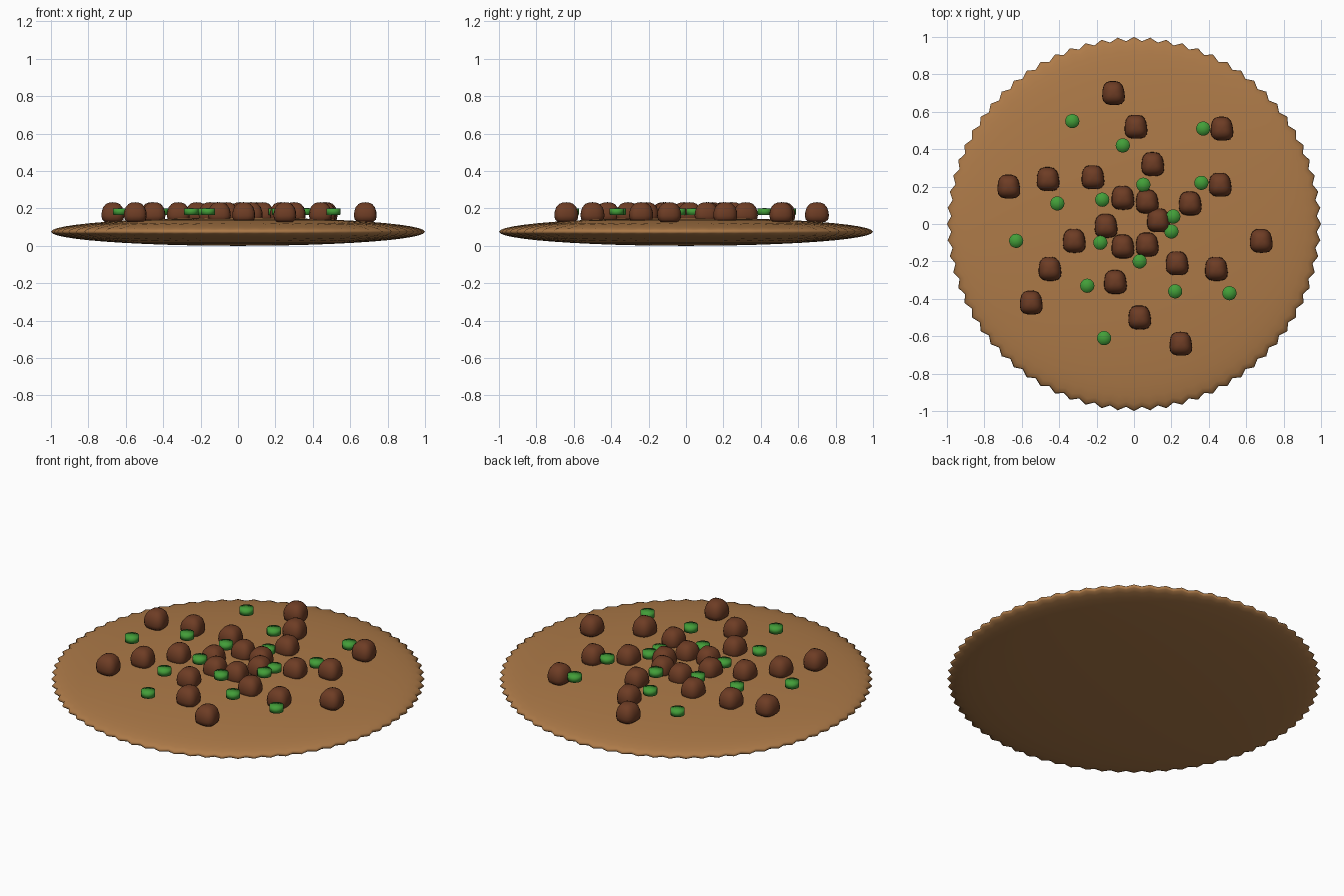
import bpy
import bmesh
from math import sin, cos, pi, sqrt

cube = bpy.data.objects.get("Cube")
if cube:
    bpy.data.objects.remove(cube, do_unlink=True)


def make_material(name, color):
    mat = bpy.data.materials.new(name)
    mat.use_nodes = True
    mat.diffuse_color = color
    mat.node_tree.nodes["Principled BSDF"].inputs["Base Color"].default_value = color
    return mat


def lathe(name, rings, outline, material):
    """Mesh from (radius, height) rings, closed by a pole point at each end."""
    bm = bmesh.new()
    count = len(outline)
    loops = []
    for ring_index, (radius, height) in enumerate(rings):
        if ring_index in (0, len(rings) - 1):
            loops.append([bm.verts.new((0, 0, height))] * count)
        else:
            loops.append([bm.verts.new((x * radius, y * radius, height))
                          for x, y in outline])
    for low, high in zip(loops, loops[1:]):
        for i in range(count):
            j = (i + 1) % count
            corners = dict.fromkeys((low[i], low[j], high[j], high[i]))
            bm.faces.new(list(corners))
    bmesh.ops.recalc_face_normals(bm, faces=bm.faces)
    for face in bm.faces:
        face.smooth = True
    mesh = bpy.data.meshes.new(name)
    bm.to_mesh(mesh)
    bm.free()
    mesh.materials.append(material)
    return mesh


def place(name, mesh, location=(0, 0, 0)):
    obj = bpy.data.objects.new(name, mesh)
    obj.location = location
    bpy.context.collection.objects.link(obj)
    return obj


def circle(count, ripple=0.0):
    """Unit circle; with ripple, every other point is pulled inwards."""
    return [((1 - ripple * (i % 2)) * cos(2 * pi * i / count),
             (1 - ripple * (i % 2)) * sin(2 * pi * i / count))
            for i in range(count)]


crust = make_material("baked dough", (0.42, 0.195, 0.065, 1))
brown = make_material("browned meat", (0.155, 0.046, 0.018, 1))
green = make_material("green herb", (0.055, 0.34, 0.04, 1))

# Flat lens-shaped flatbread with a crimped edge
THICK = 0.075
STEPS = 24
lens = [(sin(pi * k / STEPS), THICK * (1 - cos(pi * k / STEPS)))
        for k in range(STEPS + 1)]
bread = lathe("flatbread", lens, circle(144, 0.022), crust)
# The crimping fades out towards the middle
for vert in bread.vertices:
    level = vert.co.z / THICK - 1
    ring_radius = sqrt(max(0, 1 - level * level))
    actual = vert.co.xy.length
    if actual > 0:
        fade = ring_radius ** 8
        target = ring_radius + (actual - ring_radius) * fade
        vert.co.xy *= target / actual
place("flatbread", bread)

# Meat crumbles: lumpy domes with a rounded, slightly lopsided outline
lump = []
for x, y in circle(20):
    swell = 1 / (abs(x) ** 3 + abs(y) ** 3) ** (1 / 3)
    lump.append((x * swell * (0.93 - 0.1 * y) - 0.04 * y, y * swell))
dome = [(0, -0.052), (0.045, -0.05), (0.06, -0.038), (0.064, -0.018),
        (0.062, 0.005), (0.054, 0.028), (0.038, 0.046), (0.02, 0.053), (0, 0.055)]
crumble = lathe("meat_crumble", dome, lump, brown)
meat_spots = [
    (-.11, .7), (.01, .52), (.47, .51), (.1, .32), (-.22, .25), (-.46, .24),
    (-.67, .2), (.46, .21), (-.06, .14), (.07, .12), (.3, .11), (.13, .02),
    (-.15, -.01), (-.32, -.09), (-.06, -.12), (.07, -.11), (.68, -.09),
    (-.45, -.24), (-.1, -.31), (.23, -.21), (.44, -.24), (-.55, -.42),
    (.03, -.5), (.25, -.64)]
for x, y in meat_spots:
    place("meat_crumble", crumble, (x, y, 0.178))

# Herb pieces: short drums with softly shaded caps
drum = [(0, -0.018), (0.038, -0.017), (0.038, 0.017), (0, 0.018)]
herb = lathe("herb_piece", drum, circle(20), green)
herb_spots = [
    (-.33, .55), (-.06, .42), (.37, .51), (.05, .21), (-.17, .13), (-.41, .11),
    (.36, .22), (.21, .04), (.2, -.04), (-.63, -.09), (-.18, -.1), (.03, -.2),
    (-.25, -.33), (.22, -.36), (.51, -.37), (-.16, -.61)]
for x, y in herb_spots:
    place("herb_piece", herb, (x, y, 0.183))
